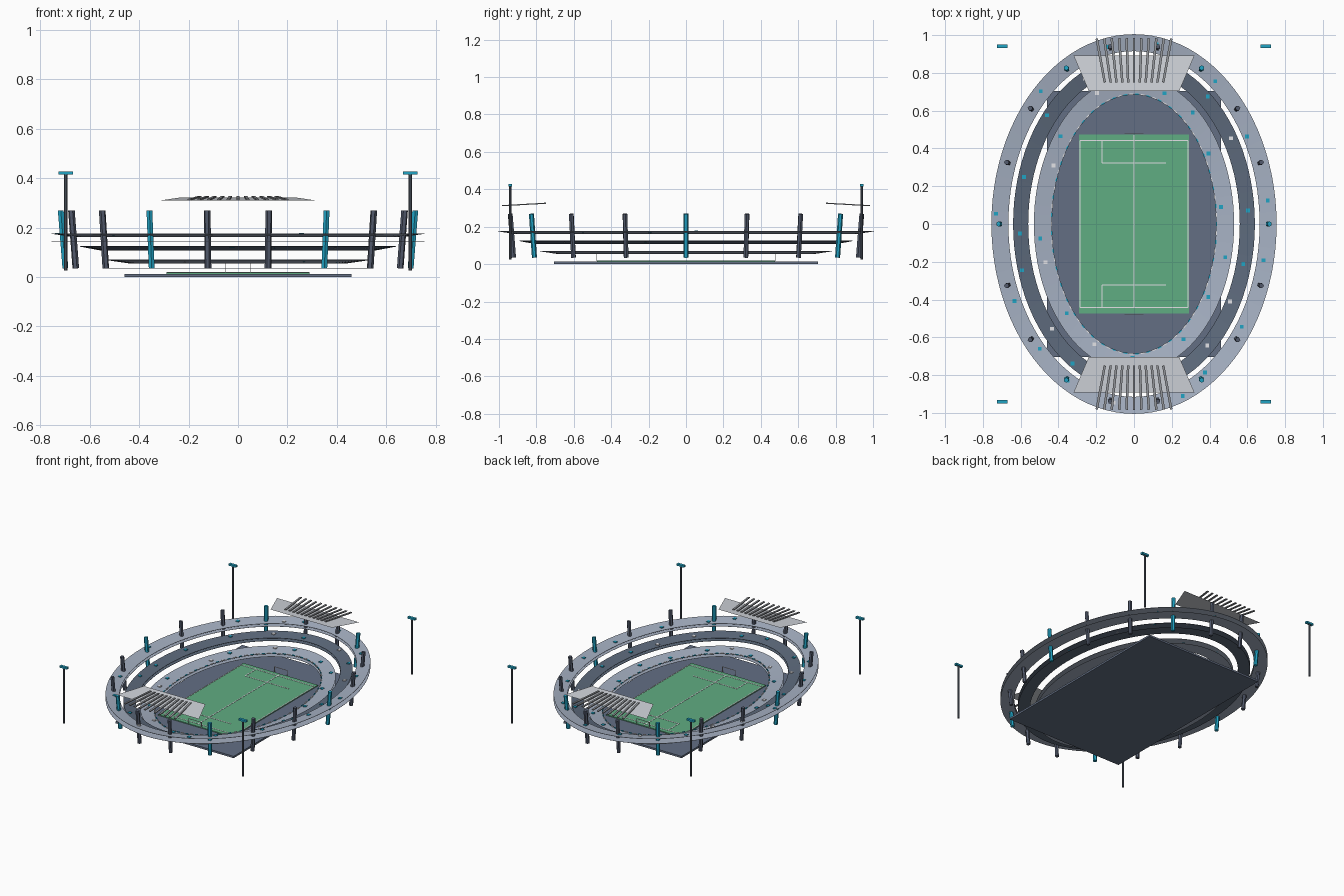
import bpy, bmesh, random
from math import sin, cos, pi, atan2
from mathutils import Matrix, Vector

random.seed(4)
if "Cube" in bpy.data.objects:
    bpy.data.objects.remove(bpy.data.objects["Cube"])


def material(name, code):
    vals = [int(code[i:i + 2], 16) / 255 for i in (0, 2, 4)]
    rgba = [v / 12.92 if v < 0.04 else ((v + 0.055) / 1.055) ** 2.4 for v in vals] + [1]
    m = bpy.data.materials.new(name)
    m.use_nodes = True
    m.diffuse_color = rgba
    m.node_tree.nodes["Principled BSDF"].inputs["Base Color"].default_value = rgba
    return m


SLATE = material("slate ground", "636f84")
LIGHT = material("light concrete", "a6b1c3")
DARK = material("dark concrete", "5d6a7c")
GRASS = material("grass green", "60ad82")
WHITE = material("line white", "e6e6ea")
TEAL = material("teal accent", "20a3c4")
COLUMN = material("column grey", "525a6c")
MAST = material("mast grey", "565e6a")
ROOF = material("roof grey", "d0d4da")
FIN = material("fin grey", "93969b")


def finish(name, bm, *mats):
    mesh = bpy.data.meshes.new(name)
    bm.to_mesh(mesh)
    bm.free()
    for m in mats:
        mesh.materials.append(m)
    ob = bpy.data.objects.new(name, mesh)
    bpy.context.scene.collection.objects.link(ob)


def paint(verts, mat):
    for f in {f for v in verts for f in v.link_faces}:
        f.material_index = mat


def box(bm, loc, size, rot=Matrix(), mat=0):
    m = Matrix.Translation(loc) @ rot @ Matrix.Diagonal((*size, 1))
    paint(bmesh.ops.create_cube(bm, size=1, matrix=m)["verts"], mat)


def post(bm, loc, radius, height, sides, rot=Matrix(), mat=0):
    m = Matrix.Translation(loc) @ rot
    paint(bmesh.ops.create_cone(bm, cap_ends=True, segments=sides, radius1=radius, radius2=radius,
                                depth=height, matrix=m)["verts"], mat)


def turn(angle, axis="Z"):
    return Matrix.Rotation(angle, 4, axis)


STRETCH = 0.25  # how much longer every oval is along y


def oval(r, a, z):
    return Vector((r * cos(a), (r + STRETCH) * sin(a), z))


def heading(r, a):
    return turn(atan2(r * sin(a), (r + STRETCH) * cos(a)))


# Oval ring with a sloped or flat section
def ring(name, inner, outer, low, high, mat, thick=0.002, n=96):
    bm = bmesh.new()
    section = [(inner, low), (outer, high), (outer, high - thick), (inner, low - thick)]
    rings = [[bm.verts.new(oval(r, 2 * pi * i / n, z)) for r, z in section] for i in range(n)]
    for i in range(n):
        a, b = rings[i], rings[(i + 1) % n]
        for j in range(4):
            k = (j + 1) % 4
            bm.faces.new((a[j], a[k], b[k], b[j]))
    bmesh.ops.recalc_face_normals(bm, faces=bm.faces)
    finish(name, bm, mat)


TIERS = [("lower", 0.435, 0.53, 0.056, 0.07, LIGHT),
         ("middle", 0.56, 0.64, 0.11, 0.125, DARK),
         ("upper", 0.665, 0.755, 0.163, 0.177, LIGHT)]
seats = bmesh.new()
for name, inner, outer, low, high, mat in TIERS:
    # Raked seating with a thin flat deck beneath it
    ring(name + "_tier", inner, outer, low, high, mat)
    ring(name + "_deck", inner, outer, low - 0.02, low - 0.02, mat, thick=0.001)
    # Scattered seat blocks
    for i in range(17):
        a = 2 * pi * (i + random.uniform(0.2, 0.8)) / 17
        s = random.uniform(0.25, 0.75)
        r = inner + (outer - inner) * s
        box(seats, oval(r, a, low + (high - low) * s + 0.002), (0.02, 0.02, 0.006),
            mat=random.choice((0, 0, 1)))
finish("seat_blocks", seats, TEAL, WHITE)

# Dashed rail along the inner edge of the lower tier
rail = bmesh.new()
for i in range(90):
    a = 2 * pi * i / 90
    box(rail, oval(0.437, a, 0.059), (0.007, 0.02, 0.005), heading(0.437, a), i % 2)
finish("inner_rail", rail, TEAL, WHITE)

# Ground slab and pitch
bm = bmesh.new()
box(bm, (0, 0, 0.0065), (0.92, 1.41, 0.013))
finish("ground_slab", bm, SLATE)
bm = bmesh.new()
box(bm, (0, 0, 0.0155), (0.58, 0.95, 0.007))
finish("pitch", bm, GRASS)

# Pitch markings and goals
lines = bmesh.new()
goals = bmesh.new()
LZ, LW = 0.0195, 0.006
box(lines, (0, 0.015, LZ), (LW, 0.91, 0.002))
for s in (-1, 1):
    box(lines, (s * 0.286, 0, LZ), (LW, 0.885, 0.002))
    box(lines, (0, s * 0.443, LZ), (0.57, LW, 0.002))
    box(lines, (0, s * 0.322, LZ), (0.34, LW, 0.002))
    box(lines, (-0.17, s * 0.382, LZ), (LW, 0.12, 0.002))
    for x in (-0.05, 0.05):
        box(goals, (x, s * 0.478, 0.037), (0.003, 0.003, 0.038))
    box(goals, (0, s * 0.478, 0.056), (0.103, 0.003, 0.003))
finish("pitch_lines", lines, WHITE)
finish("goals", goals, WHITE)

# Leaning six-sided columns around the rim
columns = bmesh.new()
for k in range(18):
    a = k * pi / 9
    post(columns, (0.708 * cos(a), 0.945 * sin(a), 0.152), 0.0135, 0.235, 6,
         turn(a) @ turn(0.08, "Y"), 0 if k % 3 == 0 else 1)
finish("rim_columns", columns, TEAL, COLUMN)

# Corner floodlights
masts = bmesh.new()
heads = bmesh.new()
for x in (-0.697, 0.697):
    for y in (-0.94, 0.94):
        post(masts, (x, y, 0.222), 0.007, 0.392, 8)
        box(heads, (x, y, 0.421), (0.057, 0.019, 0.013))
finish("floodlight_masts", masts, MAST)
finish("floodlight_heads", heads, TEAL)

# End roofs: a thin sloping sheet with fanned fins on top
for name, angle in (("back", 0), ("front", pi)):
    sheet = bmesh.new()
    corners = [(-0.24, 0.705, 0.321), (0.24, 0.705, 0.321), (0.32, 0.892, 0.309), (-0.32, 0.892, 0.309)]
    sheet.faces.new([sheet.verts.new(c) for c in corners])
    sheet.transform(turn(angle))
    finish(name + "_roof_sheet", sheet, ROOF)
    fins = bmesh.new()
    for k in range(-5, 6):
        box(fins, (k * 0.0352, 0.866, 0.319), (0.013, 0.235, 0.006),
            turn(-k * 0.036) @ turn(-0.055, "X"))
    fins.transform(turn(angle))
    finish(name + "_roof_fins", fins, FIN)
